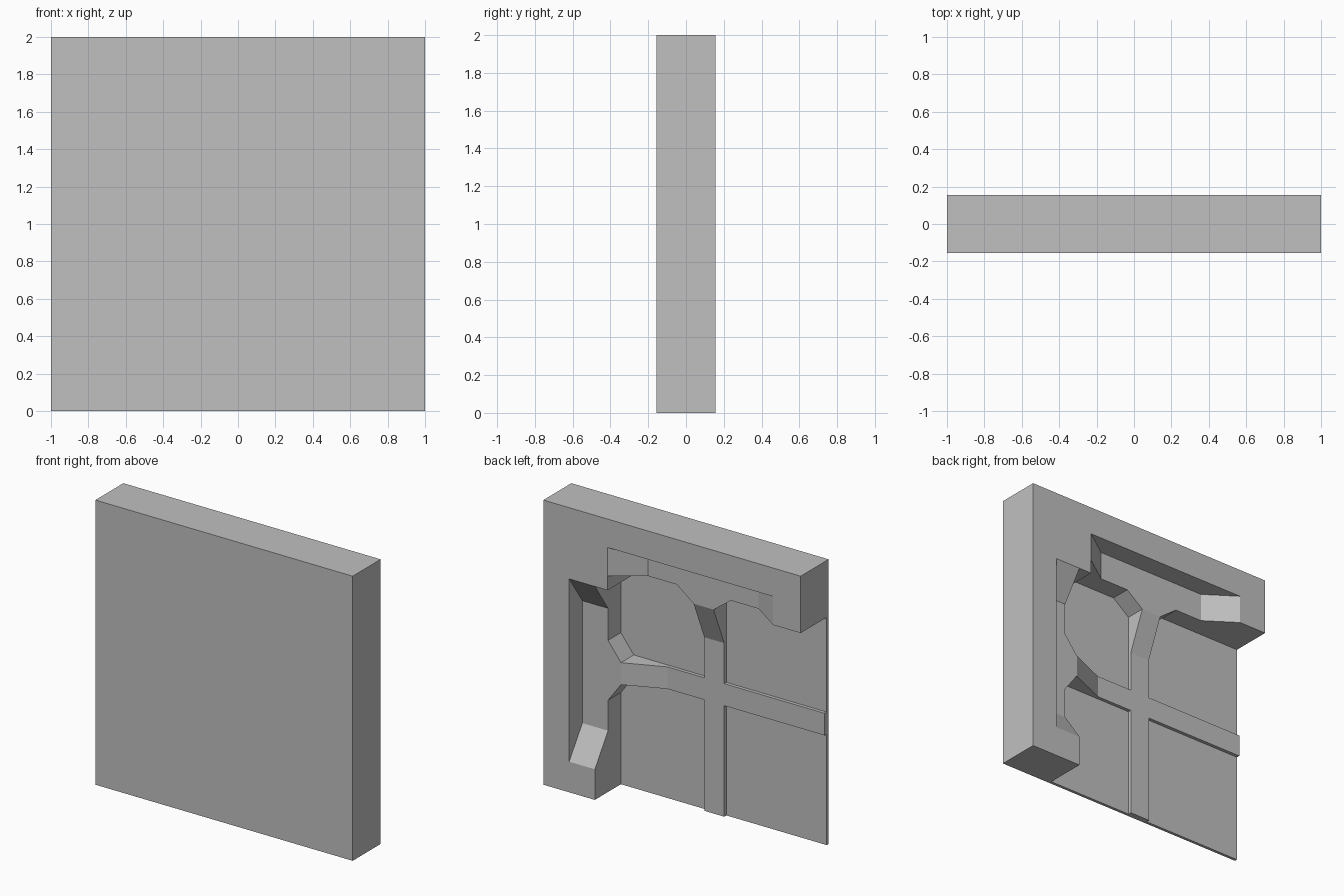
import bpy
import bmesh
from mathutils import Vector

if "Cube" in bpy.data.objects:
    bpy.data.objects.remove(bpy.data.objects["Cube"], do_unlink=True)

# Single plain colour
grey = bpy.data.materials.new("plain_grey")
grey.use_nodes = True
colour = (0.53, 0.53, 0.53, 1)
grey.diffuse_color = colour
grey.node_tree.nodes["Principled BSDF"].inputs["Base Color"].default_value = colour

# Levels measured along y, from the open back to the flat front
BACK, FLOOR, RIDGE, PLATE, FRONT = 0.155, 0.008, -0.11, -0.134, -0.155
# Distances from the corner where the two arms meet
SIZE, WALL, RIM, CORNER = 2.0, 0.2, 0.4, 0.5
RIB_A, RIB_B = 1.065, 1.22


def prism(name, outline, sweep, swapped=False):
    """Sweep an outline of (across, along, y) points; swapping mirrors on the diagonal."""
    def place(a, b, y):
        if swapped:
            a, b = b, a
        return Vector((1 - a, y, 2 - b))

    bm = bmesh.new()
    rings = []
    for offset in (Vector((0, 0, 0)), Vector(sweep)):
        rings.append([bm.verts.new(place(*(Vector(p) + offset))) for p in outline])
    first, last = rings
    bm.faces.new(first)
    bm.faces.new(last[::-1])
    for i in range(len(first)):
        j = (i + 1) % len(first)
        bm.faces.new((first[i], last[i], last[j], first[j]))
    bmesh.ops.recalc_face_normals(bm, faces=bm.faces)
    mesh = bpy.data.meshes.new(name)
    bm.to_mesh(mesh)
    bm.free()
    mesh.materials.append(grey)
    obj = bpy.data.objects.new(name, mesh)
    bpy.context.collection.objects.link(obj)
    return obj


def box(name, a, b, y, swapped=False):
    outline = [(a[0], b[0], y[0]), (a[1], b[0], y[0]),
               (a[1], b[1], y[0]), (a[0], b[1], y[0])]
    return prism(name, outline, (0, 0, y[1] - y[0]), swapped)


# Flat panel, solid corner and the crossing of the ribs
box("front_panel", (0, SIZE), (0, SIZE), (PLATE, FRONT))
box("corner_block", (0, CORNER), (0, CORNER), (BACK, PLATE))
box("rib_crossing", (RIB_A, RIB_B), (RIB_A, RIB_B), (RIDGE, PLATE))

# Two matching arms, one down the side and one along the top
for side, swapped in (("side", False), ("top", True)):
    box(side + "_outer_wall", (0, WALL), (CORNER, SIZE), (BACK, PLATE), swapped)

    # Channel with sloping ends
    profile = [(CORNER, BACK), (0.71, FLOOR), (1.57, FLOOR), (1.785, BACK),
               (SIZE, BACK), (SIZE, PLATE), (CORNER, PLATE)]
    prism(side + "_channel", [(WALL, b, y) for b, y in profile],
          (RIM - WALL, 0, 0), swapped)

    # Flared outlet joining the channel to its rib
    flare = [(RIM, 0.935), (CORNER, RIB_A), (CORNER, RIB_B), (RIM, 1.355)]
    prism(side + "_outlet", [(a, b, FLOOR) for a, b in flare],
          (0, 0, PLATE - FLOOR), swapped)

    # Rib sloping down from the outlet, then running on to the edge
    slope = [(CORNER, FLOOR), (0.78, RIDGE), (RIB_A, RIDGE),
             (RIB_A, PLATE), (CORNER, PLATE)]
    prism(side + "_rib_slope", [(a, RIB_A, y) for a, y in slope],
          (0, RIB_B - RIB_A, 0), swapped)
    box(side + "_rib_end", (RIB_B, SIZE), (RIB_A, RIB_B), (RIDGE, PLATE), swapped)
